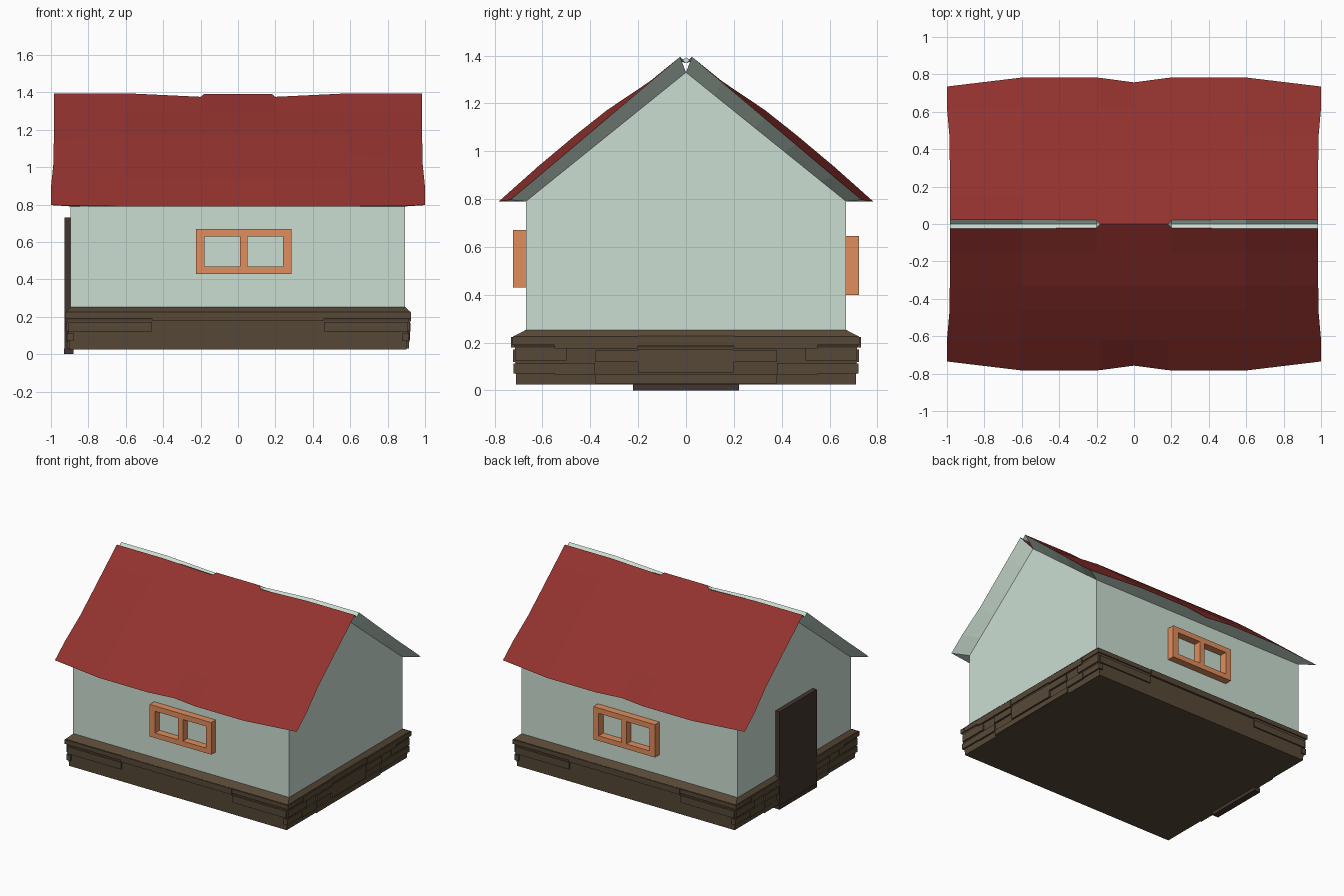
import bpy, bmesh

if "Cube" in bpy.data.objects:
    bpy.data.objects.remove(bpy.data.objects["Cube"])

def material(name, rgb):
    m = bpy.data.materials.new(name)
    m.diffuse_color = (*rgb, 1)
    m.use_nodes = True
    m.node_tree.nodes["Principled BSDF"].inputs["Base Color"].default_value = m.diffuse_color
    return m

MINT = material("mint_plaster", (0.60, 0.73, 0.64))
RED = material("red_roof", (0.29, 0.032, 0.028))
WOOD = material("orange_wood", (0.75, 0.27, 0.11))
BROWN = material("brown_stone", (0.095, 0.066, 0.038))
DOOR = material("dark_door", (0.055, 0.036, 0.028))

def build(name, verts, faces, mat, facing=None):
    """Mesh from points; facing=+1/-1 turns open sheets up/down, None = closed solid."""
    bm = bmesh.new()
    vs = [bm.verts.new(v) for v in verts]
    for f in faces:
        bm.faces.new([vs[i] for i in f])
    if facing is None:
        bmesh.ops.recalc_face_normals(bm, faces=bm.faces)
    else:
        for f in bm.faces:
            f.normal_update()
            if f.normal.z * facing < 0:
                f.normal_flip()
    me = bpy.data.meshes.new(name)
    bm.to_mesh(me)
    bm.free()
    me.materials.append(mat)
    ob = bpy.data.objects.new(name, me)
    bpy.context.collection.objects.link(ob)
    return ob

def loft(name, rings, mat):
    """Closed solid from rings with equal point counts."""
    n = len(rings[0])
    verts = [p for r in rings for p in r]
    faces = [(k*n+i, k*n+(i+1) % n, (k+1)*n+(i+1) % n, (k+1)*n+i)
             for k in range(len(rings)-1) for i in range(n)]
    faces += [tuple(range(n)), tuple(range(len(verts)-n, len(verts)))]
    return build(name, verts, faces, mat)

def rect(x0, x1, y0, y1, z):
    return [(x0, y0, z), (x1, y0, z), (x1, y1, z), (x0, y1, z)]

def box(name, x0, x1, y0, y1, z0, z1, mat):
    return loft(name, [rect(x0, x1, y0, y1, z0), rect(x0, x1, y0, y1, z1)], mat)

def strip(a, b):
    """Quads between two equally long point rows."""
    n = len(a)
    return list(a)+list(b), [(i, i+1, n+i+1, n+i) for i in range(n-1)]

# Walls with gables
gable = [(-0.67, 0.24), (0.67, 0.24), (0.67, 0.79), (0, 1.33), (-0.67, 0.79)]
loft("walls", [[(x, y, z) for y, z in gable] for x in (-0.895, 0.893)], MINT)

# Roof: wavy red sheets, plaster soffits and the slits along the ridge
cols = [-1, -0.6, -0.2, -0.18, 0, 0.18, 0.2, 0.6, 1]
eave = {0: 0.757, 0.18: 0.781, 0.2: 0.783, 0.6: 0.783, 1: 0.735}
ridge = {0: (0.0, 1.392), 0.18: (0.0, 1.392), 0.2: (0.02, 1.376), 0.6: (0.025, 1.395), 1: (0.025, 1.395)}
inner_rows = [(0.15, 0.004, 0.985), (0.33, 0.035, 0.985), (0.46, 0.042, 0.986), (0.62, 0.043, 1.0)]
for s, side in ((-1, "front"), (1, "back")):
    rows = [[(c*0.985 if abs(c) == 1 else c, s*ridge[abs(c)][0], ridge[abs(c)][1]) for c in cols]]
    for y, bulge, end in inner_rows:
        z = 1.395 - 0.845*(y-0.025)
        rows.append([(c*end, s*y, z) if abs(c) == 1 else (c, s*y, z+bulge) for c in cols])
    rows.append([(c, s*eave[abs(c)], 0.797 if abs(c) == 1 else 0.79) for c in cols])
    n = len(cols)
    faces = [(r*n+i, r*n+i+1, (r+1)*n+i+1, (r+1)*n+i)
             for r in range(len(rows)-1) for i in range(n-1)]
    build(side + "_roof", [p for r in rows for p in r], faces, RED, 1)

    wall_line = [(max(-0.893, min(0.893, c)), s*0.67, 0.79) for c in cols]
    build(side + "_eave_soffit", *strip(wall_line, rows[-1]), MINT, -1)
    for e, end in ((0, "left"), (-1, "right")):
        edge = [r[e] for r in rows]
        rake = []
        for p in edge:
            t = (abs(p[1])-0.025)/0.71
            rake.append((0.893*(1 if e else -1), s*0.67*t, 1.33-0.54*t))
        build(side + "_" + end + "_gable_soffit", *strip(rake, edge), MINT, -1)
    for part, name in ((slice(0, 4), "left"), (slice(5, 9), "right")):
        lip = rows[0][part]
        valley = [(p[0], 0, 1.391 if abs(p[0]) < 0.19 else 1.368) for p in lip]
        vs, fs = strip(lip, valley)
        k = 2 if name == "left" else 0
        fs[k] = tuple(i for i in fs[k])
        build(side + "_" + name + "_ridge_slit", vs, fs, MINT, 1)

# Foundation: tapered core with a chamfered top course
courses = [(0.025, 0.90, 0.71), (0.12, 0.908, 0.714), (0.18, 0.912, 0.716), (0.19, 0.918, 0.72),
           (0.225, 0.92, 0.724), (0.253, 0.893, 0.67)]
loft("foundation", [rect(-x, x, -y, y, z) for z, x, y in courses], BROWN)

# Long stones on front and back
for s, side in ((-1, "front"), (1, "back")):
    def course(name, x0, x1, z0, z1, d):
        box(side + name, x0, x1, min(s*0.69, s*d), max(s*0.69, s*d), z0, z1, BROWN)
    course("_middle_stone", -0.46, 0.46, 0.18, 0.224, 0.731)
    for m, end in ((-1, "left"), (1, "right")):
        course("_" + end + "_top_stone", min(m*0.46, m*0.925), max(m*0.46, m*0.925), 0.19, 0.222, 0.728)
        course("_" + end + "_stone", min(m*0.46, m*0.905), max(m*0.46, m*0.905), 0.12, 0.172, 0.724)

# Stepped stones on the two gable ends
stones = [(0, 0.2, 0.185, 0.228, 0.922), (0.2, 0.55, 0.175, 0.222, 0.926), (0.55, 0.725, 0.19, 0.222, 0.924),
          (0, 0.2, 0.075, 0.172, 0.919), (0.2, 0.38, 0.12, 0.168, 0.923), (0.5, 0.715, 0.125, 0.175, 0.918),
          (0.38, 0.55, 0.065, 0.115, 0.917), (0.55, 0.722, 0.07, 0.112, 0.915), (0, 0.38, 0.03, 0.068, 0.914)]
for sx, end in ((-1, "left"), (1, "right")):
    for k, (y0, y1, z0, z1, d) in enumerate(stones):
        for sy in (-1, 1):
            box(f"{end}_end_stone_{k}", min(sx*0.88, sx*d), max(sx*0.88, sx*d),
                min(sy*y0, sy*y1), max(sy*y0, sy*y1), z0, z1, BROWN)

# Door on the left gable with its sill
box("door", -0.928, -0.89, -0.22, 0.22, 0.0, 0.73, DOOR)
box("door_sill", -0.93, -0.88, -0.222, 0.222, 0.0, 0.03, DOOR)

# Window frames: outer rails, stiles and a mullion
def window(side, x0, x1, y0, y1, z0, z1):
    b, c = 0.045, (x0+x1)/2
    box(side + "_window_sill", x0, x1, y0, y1, z0, z0+0.038, WOOD)
    box(side + "_window_head", x0, x1, y0, y1, z1-0.04, z1, WOOD)
    for name, a, d in (("left_stile", x0, x0+b), ("mullion", c-0.02, c+0.02), ("right_stile", x1-b, x1)):
        box(side + "_window_" + name, a, d, y0, y1, z0+0.038, z1-0.04, WOOD)

window("front", -0.225, 0.285, -0.723, -0.66, 0.43, 0.67)
window("back", -0.25, 0.26, 0.66, 0.724, 0.40, 0.645)
